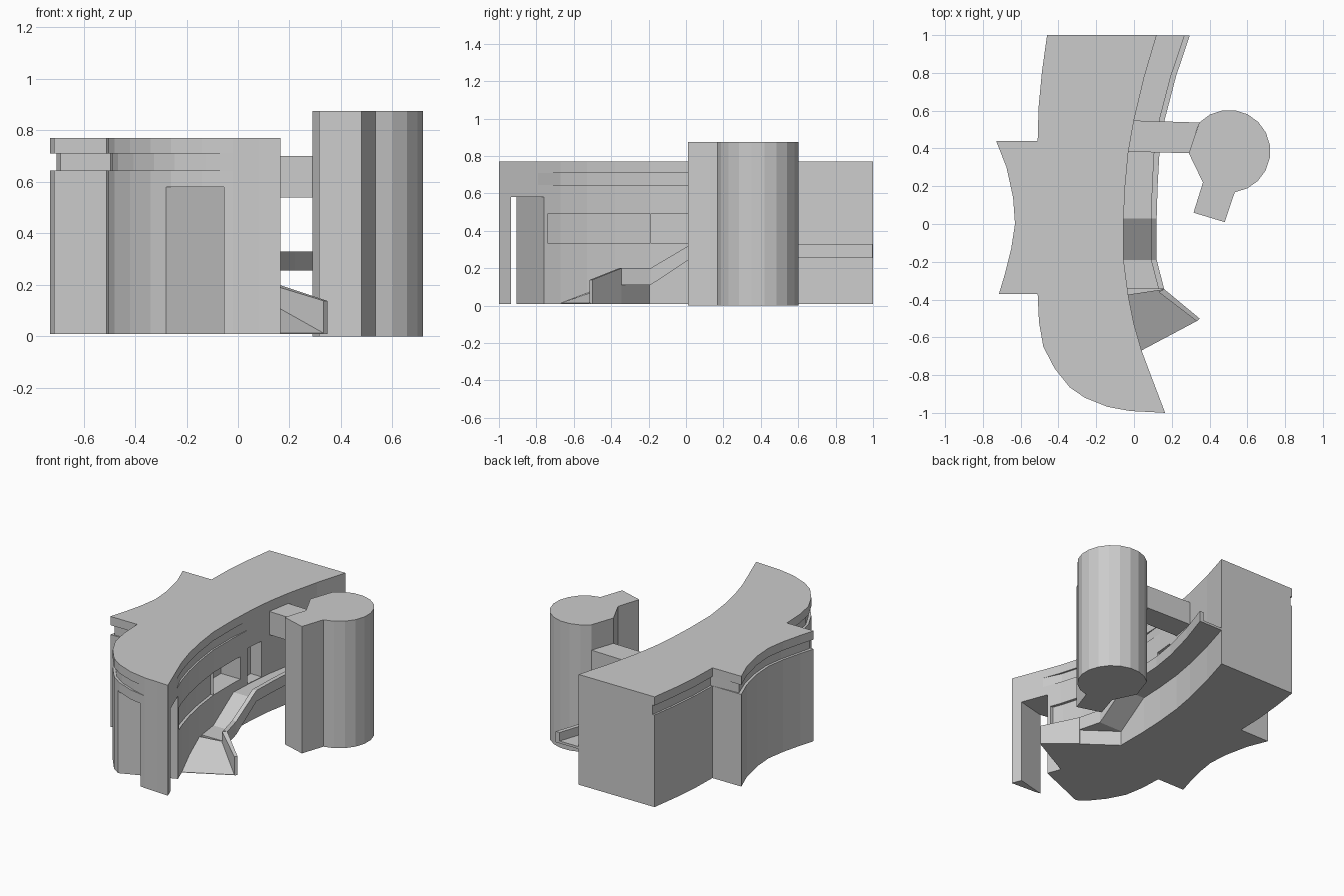
import bpy, bmesh, math

grey = bpy.data.materials.new("plain_grey")
grey.diffuse_color = (0.6, 0.6, 0.6, 1)


def finish(name, bm):
    bmesh.ops.recalc_face_normals(bm, faces=bm.faces)
    me = bpy.data.meshes.new(name)
    bm.to_mesh(me)
    bm.free()
    me.materials.append(grey)
    ob = bpy.data.objects.new(name, me)
    bpy.context.collection.objects.link(ob)
    return ob


def loft(name, rings):
    """Closed solid through rings holding the same number of points."""
    bm = bmesh.new()
    vs = [[bm.verts.new(p) for p in r] for r in rings]
    for a, b in zip(vs, vs[1:]):
        for i in range(len(a)):
            j = (i + 1) % len(a)
            bm.faces.new((a[i], a[j], b[j], b[i]))
    bm.faces.new(vs[0][::-1])
    bm.faces.new(vs[-1])
    return finish(name, bm)


def prism(name, pts, z0, z1):
    return loft(name, [[(x, y, z) for x, y in pts] for z in (z0, z1)])


def cut(target, name, pts, z0, z1):
    c = prism(name, pts, z0, z1)
    c.hide_render = True
    c.hide_viewport = True
    m = target.modifiers.new(name, 'BOOLEAN')
    m.operation, m.solver, m.object = 'DIFFERENCE', 'EXACT', c


# Plan of the curved building
court = [(0.12, 1), (0.055, 0.78), (0.0, 0.55), (-0.03, 0.38), (-0.047, 0.2),
         (-0.055, 0.03), (-0.055, -0.19), (-0.03, -0.38), (0.0, -0.53),
         (0.04, -0.67), (0.085, -0.79), (0.165, -1)]
front = [(0.08, -0.995), (-0.02, -0.99), (-0.14, -0.968), (-0.26, -0.92),
         (-0.34, -0.865), (-0.42, -0.765), (-0.48, -0.65), (-0.503, -0.52),
         (-0.51, -0.37)]
bay = [(-0.715, -0.37), (-0.685, -0.27), (-0.65, -0.13), (-0.63, 0.0),
       (-0.64, 0.14), (-0.675, 0.3), (-0.73, 0.44)]
back = [(-0.51, 0.44), (-0.505, 0.62), (-0.487, 0.81), (-0.46, 1)]


def shift(pts, dx, dy=0.0):
    return [(x + dx, y + dy) for x, y in pts]


walls = prism("building_walls", court + front + bay + back, 0.01, 0.645)
prism("roof_block", court + front + bay + back, 0.71, 0.77)

# Recessed band below the roof
slot = [(x - (0.012 if -0.7 < y < 0.1 else 0), y) for x, y in court]
inner = slot + front[:2] + shift(front[2:-1], 0.014, 0.01) + [(-0.495, -0.36)]
inner += [(-0.69, -0.36)] + shift(bay[1:-1], 0.018) + [(-0.705, 0.43)]
inner += shift(back, 0.014)[:1] + shift(back, 0.014)[1:]
prism("recessed_band", inner, 0.645, 0.71)

# Entrance passage leaving a triangular corner pillar
cut(walls, "passage_cutter", [(-0.28, -0.905), (0.075, -0.76), (0.2, -0.76),
    (0.2, -0.935), (0.139, -0.935), (-0.055, -0.983), (-0.055, -1.1),
    (-0.28, -1.1)], -0.1, 0.58)
# Shallow window strip, deep window and doorway in the courtyard wall
strip = [(-0.055, -0.19), (-0.03, -0.38), (0.0, -0.53), (0.04, -0.67), (0.066, -0.74)]
cut(walls, "strip_cutter", shift(strip, -0.02) + shift(strip[::-1], 0.1), 0.335, 0.49)
cut(walls, "window_cutter", [(-0.2, -0.188), (0.1, -0.188), (0.1, 0.1), (-0.2, 0.1)],
    0.335, 0.49)
cut(walls, "door_cutter", [(-0.12, 0.17), (0.1, 0.17), (0.1, 0.31), (-0.12, 0.31)],
    0.275, 0.52)

# Walkway: wall x, outer x, y, underside z, parapet top z
stations = [(0.12, 0.295, 0.998, 0.255, 0.33), (0.055, 0.222, 0.78, 0.255, 0.33),
            (0.0, 0.162, 0.55, 0.255, 0.33), (-0.03, 0.135, 0.38, 0.255, 0.33),
            (-0.047, 0.125, 0.2, 0.255, 0.33), (-0.055, 0.12, 0.03, 0.255, 0.33),
            (-0.055, 0.12, -0.19, 0.11, 0.2), (-0.03, 0.16, -0.345, 0.11, 0.2)]
loft("walkway_floor", [[(a - 0.01, y, zb), (b, y, zb), (b, y, zb + 0.016),
                        (a - 0.01, y, zb + 0.016)] for a, b, y, zb, zt in stations])
loft("walkway_parapet", [[(b - 0.03, y, zb), (b, y, zb), (b, y, zt), (b - 0.03, y, zt)]
                         for a, b, y, zb, zt in stations])

# Flared ramp to the ground, its side wall and the support under the landing
loft("flared_ramp", [
    [(-0.04, -0.375, 0.01), (0.16, -0.345, 0.01), (0.16, -0.345, 0.126), (-0.04, -0.375, 0.126)],
    [(0.035, -0.672, 0.01), (0.34, -0.51, 0.01), (0.34, -0.51, 0.013), (0.035, -0.672, 0.013)]])
loft("ramp_side_wall", [
    [(0.13, -0.36, 0.01), (0.16, -0.345, 0.01), (0.16, -0.345, 0.2), (0.13, -0.36, 0.2)],
    [(0.333, -0.515, 0.01), (0.347, -0.5, 0.01), (0.347, -0.5, 0.138), (0.333, -0.515, 0.138)]])
prism("landing_support", [(0.155, -0.347), (-0.06, -0.19), (-0.04, -0.375)], 0.01, 0.115)

# Stair tower with a round end and a square stub
arc = [(0.503 + 0.219 * math.cos(math.radians(136 - 218 * i / 12)),
        0.385 + 0.219 * math.sin(math.radians(136 - 218 * i / 12))) for i in range(13)]
prism("stair_tower", arc + [(0.48, 0.01), (0.315, 0.06), (0.365, 0.22), (0.29, 0.375)],
      0.0, 0.875)

# Bridge from tower to building
prism("bridge", [(-0.01, 0.548), (0.345, 0.537), (0.29, 0.375), (-0.04, 0.383)], 0.54, 0.7)
